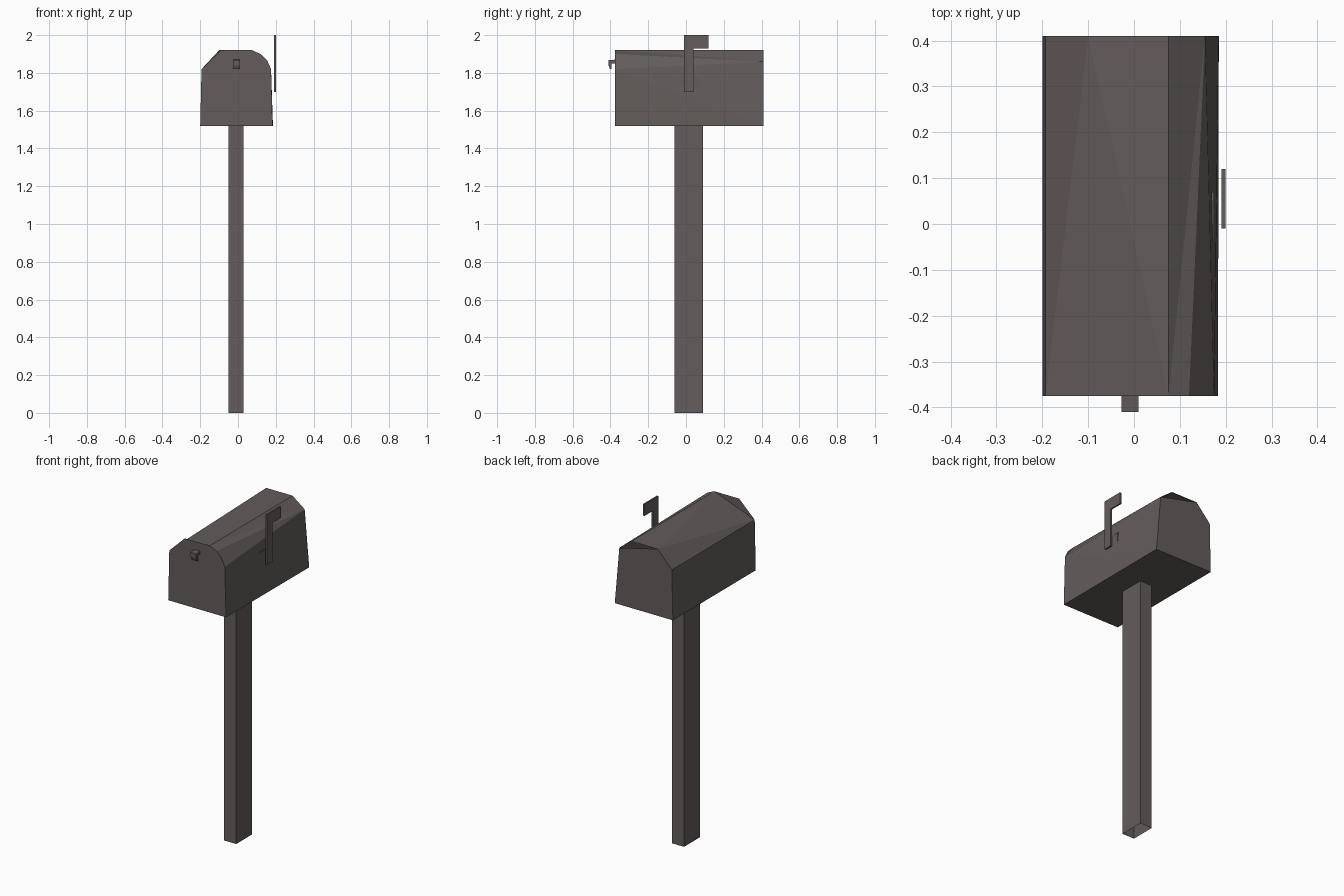
import bpy, bmesh

if "Cube" in bpy.data.objects:
    bpy.data.objects.remove(bpy.data.objects["Cube"])

mat = bpy.data.materials.new("weathered_grey_brown")
mat.diffuse_color = (0.125, 0.108, 0.106, 1)
mat.use_nodes = True
mat.node_tree.nodes["Principled BSDF"].inputs["Base Color"].default_value = mat.diffuse_color


def make(name, verts, faces, outward=True):
    """Create a flat-shaded mesh part."""
    me = bpy.data.meshes.new(name)
    me.from_pydata(verts, [], faces)
    me.materials.append(mat)
    if outward:
        bm = bmesh.new()
        bm.from_mesh(me)
        bmesh.ops.recalc_face_normals(bm, faces=bm.faces)
        bm.to_mesh(me)
        bm.free()
    ob = bpy.data.objects.new(name, me)
    bpy.context.collection.objects.link(ob)
    return ob


def extrude_yz(name, profile, x0, x1):
    """Prism from a (y, z) outline between two x positions."""
    n = len(profile)
    verts = [(x, y, z) for x in (x0, x1) for y, z in profile]
    faces = [tuple(range(n)), tuple(range(n, 2 * n))]
    faces += [(i, (i + 1) % n, n + (i + 1) % n, n + i) for i in range(n)]
    return make(name, verts, faces)


FRONT, BACK = -0.375, 0.41

# Post: four sides, open underneath
px, py = (-0.05, 0.03), (-0.06, 0.09)
post = [(x, y, z) for z in (0, 1.52)
        for x, y in ((px[0], py[0]), (px[1], py[0]), (px[1], py[1]), (px[0], py[1]))]
make("post", post, [(i, (i + 1) % 4, 4 + (i + 1) % 4, 4 + i) for i in range(4)] + [(4, 5, 6, 7)])

# Box shell: slightly uneven front and back arches joined by long facets
front = [(-0.2, 1.52), (-0.193, 1.82), (0.075, 1.92), (0.12, 1.90), (0.175, 1.82), (0.183, 1.52)]
back = [(-0.2, 1.52), (-0.193, 1.82), (-0.1, 1.92), (0.075, 1.92), (0.155, 1.86), (0.185, 1.52)]
shell = [(x, FRONT, z) for x, z in front] + [(x, BACK, z) for x, z in back]
make("box_shell", shell, [
    (0, 1, 7, 6), (1, 8, 7), (1, 2, 8), (2, 9, 8), (2, 3, 10), (2, 10, 9),
    (3, 4, 10), (4, 5, 11), (4, 11, 10), (0, 6, 11, 5)])

# Front door and back panel
door = [(-0.2, 1.52), (0.183, 1.52), (0.175, 1.82), (0.155, 1.865), (0.12, 1.90),
        (0.075, 1.92), (-0.09, 1.92), (-0.193, 1.82)]
make("front_door", [(x, FRONT, z) for x, z in door], [tuple(range(len(door)))], False)
panel = [(0.185, 1.52), (-0.2, 1.52), (-0.193, 1.82), (-0.1, 1.92), (0.155, 1.86)]
make("back_panel", [(x, BACK, z) for x, z in panel], [tuple(range(len(panel)))], False)

# Hooked door handle
extrude_yz("door_handle", [(FRONT, 1.87), (-0.41, 1.867), (-0.41, 1.84), (-0.402, 1.82),
                           (-0.394, 1.82), (-0.394, 1.85), (FRONT, 1.85)], -0.027, 0.01)

# Signal flag and its small mounting plate
extrude_yz("signal_flag", [(-0.01, 1.70), (0.04, 1.70), (0.04, 1.93), (0.12, 1.93),
                           (0.12, 2.0), (-0.01, 2.0)], 0.191, 0.2)
extrude_yz("flag_mount", [(-0.035, 1.70), (0.07, 1.70), (0.07, 1.78), (-0.035, 1.78)], 0.16, 0.174)
